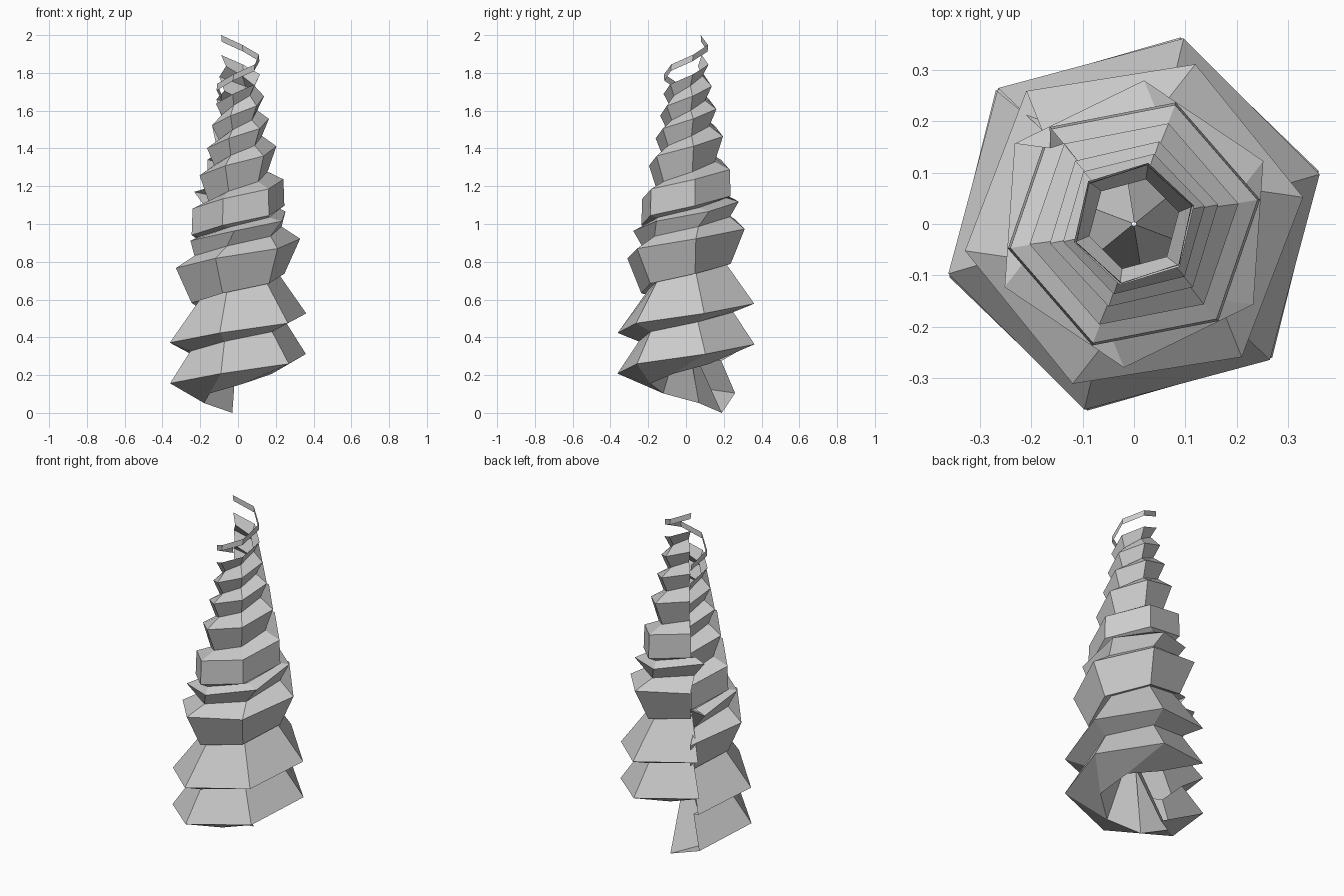
import bpy, bmesh
from math import radians, cos, sin

if "Cube" in bpy.data.objects:
    bpy.data.objects.remove(bpy.data.objects["Cube"])

STEPS, RISE = 6, 0.31   # one six-sided turn, climbing as it goes


def sweep(name, profile):
    """Wind a zigzag profile of (radius, angle, height) once round the axis."""
    bm = bmesh.new()
    rows = []
    for k in range(STEPS + 1):
        rows.append([bm.verts.new((r * cos(radians(a + 60 * k)),
                                   r * sin(radians(a + 60 * k)),
                                   z + RISE * k / STEPS)) for r, a, z in profile])
    for a, b in zip(rows, rows[1:]):
        for i in range(len(profile) - 1):
            bm.faces.new((a[i], b[i], b[i + 1], a[i + 1]))
    mesh = bpy.data.meshes.new(name)
    bm.to_mesh(mesh)
    bm.free()
    obj = bpy.data.objects.new(name, mesh)
    bpy.context.collection.objects.link(obj)
    return obj


# inner cone, flared foot and the stacked tiers
sweep("spiral_tiers", [
    (0.004, 90, 0.41), (0.192, 99, 0.0),
    (0.374, 136, 0.105), (0.26, 134, 0.275),
    (0.374, 135, 0.32), (0.21, 134, 0.545), (0.25, 131, 0.53),
    (0.333, 129, 0.715), (0.24, 136, 0.78),
    (0.28, 146, 0.86), (0.22, 138, 0.88), (0.25, 131, 0.89),
    (0.245, 131, 1.03), (0.16, 132, 1.07),
    (0.207, 131, 1.205), (0.13, 133, 1.26),
    (0.168, 133, 1.35), (0.105, 134, 1.395),
    (0.142, 134, 1.47), (0.09, 135, 1.525),
    (0.122, 137, 1.585),
])

# loose ribbon winding round the tip
sweep("top_ribbon", [(0.118, 137, 1.655), (0.118, 139, 1.69)])
